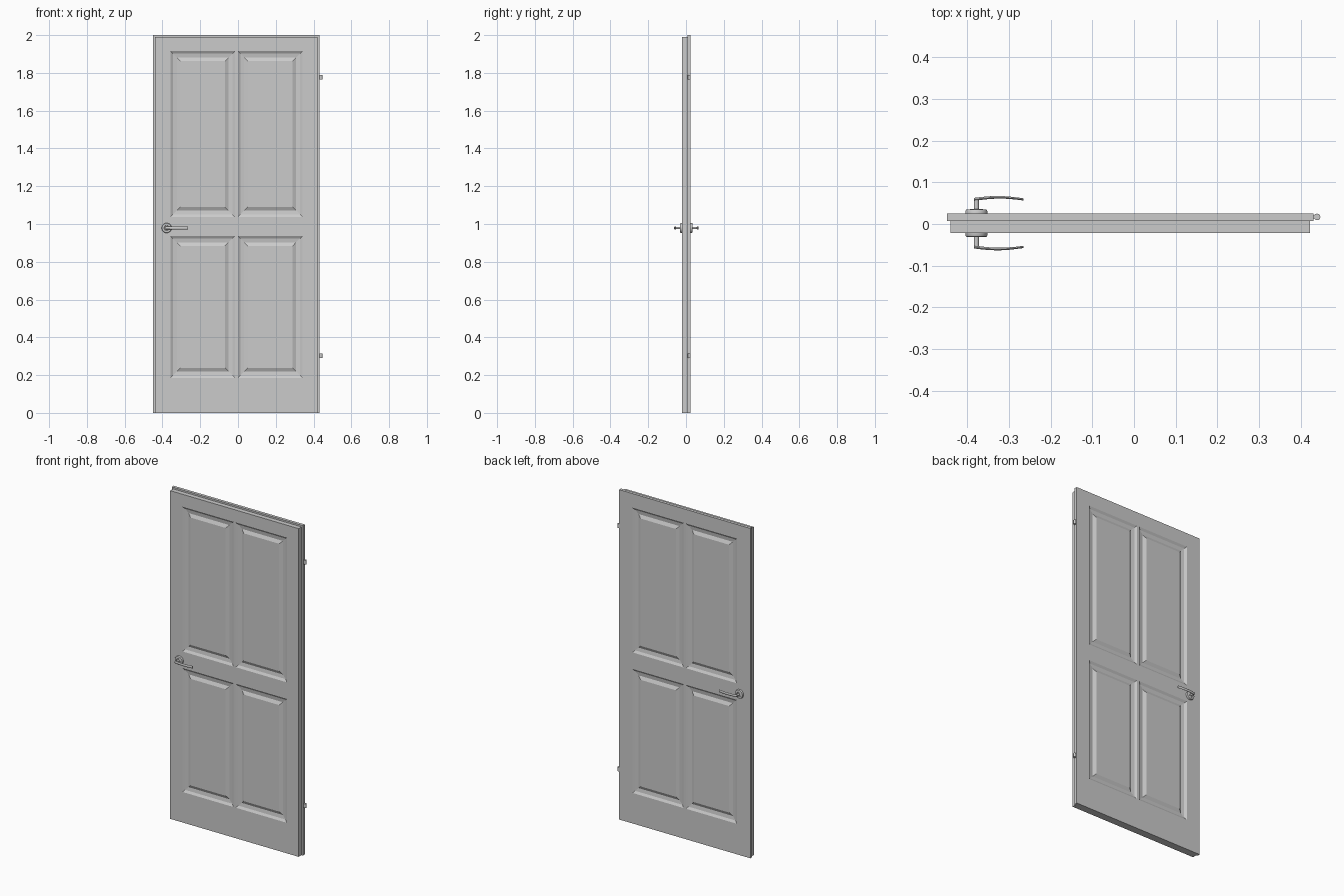
import bpy, bmesh
from math import sin, cos, pi
from mathutils import Matrix, Vector

if "Cube" in bpy.data.objects:
    bpy.data.objects.remove(bpy.data.objects["Cube"])

PX = [-0.358, -0.016, -0.001, 0.342]       # panel columns
PZ = [0.185, 0.937, 1.037, 1.915]          # panel rows
MID_Y = 0.002                              # mid-thickness of the door


def finish(name, bm, smooth=False):
    bmesh.ops.recalc_face_normals(bm, faces=bm.faces)
    me = bpy.data.meshes.new(name)
    bm.to_mesh(me)
    bm.free()
    ob = bpy.data.objects.new(name, me)
    bpy.context.collection.objects.link(ob)
    if smooth:
        bpy.ops.object.select_all(action='DESELECT')
        bpy.context.view_layer.objects.active = ob
        ob.select_set(True)
        bpy.ops.object.shade_smooth_by_angle(angle=0.6)
    return ob


def panelled_side(bm, x0, x1, z1, y, step_y, flip):
    """Gridded face with four moulded panels, its rim extruded to step_y."""
    xs, zs = [x0] + PX + [x1], [0] + PZ + [z1]
    v = [[bm.verts.new((x, y, z)) for x in xs] for z in zs]
    panels, faces = [], []
    for j in range(5):
        for i in range(5):
            q = [v[j][i], v[j][i + 1], v[j + 1][i + 1], v[j + 1][i]]
            f = bm.faces.new(q[::-1] if flip else q)
            faces.append(f)
            if i in (1, 3) and j in (1, 3):
                panels.append(f)
    rim = [e for e in {e for f in faces for e in f.edges} if e.is_boundary]
    bm.normal_update()
    # moulding: steep drop, shallow groove, bevel up to the raised field
    for width, depth in ((0.013, -0.008), (0.021, -0.003), (0.019, 0.009)):
        bmesh.ops.inset_individual(bm, faces=panels, thickness=width,
                                   depth=depth, use_even_offset=True)
    geom = bmesh.ops.extrude_edge_only(bm, edges=rim)['geom']
    for g in geom:
        if isinstance(g, bmesh.types.BMVert):
            g.co.y = step_y
    return [g for g in geom if isinstance(g, bmesh.types.BMEdge) and g.is_boundary]


# Door leaf with rebated edge: narrower front, wider back
bm = bmesh.new()
front = panelled_side(bm, -0.440, 0.422, 1.99, -0.021, 0.007, False)
back = panelled_side(bm, -0.449, 0.431, 2.0, 0.025, 0.007, True)
# keep the bottom of the rebate level and join both rims across the step
bmesh.ops.bridge_loops(bm, edges=front + back)
finish("door_leaf", bm)


def lathe_y(bm, cx, cz, profile, n=32):
    """Revolve (radius, y) points about a y-parallel axis, capped at both ends."""
    rings = [[bm.verts.new((cx + r * cos(2 * pi * k / n), y,
                            cz + r * sin(2 * pi * k / n))) for k in range(n)]
             for r, y in profile]
    skin(bm, rings)


def skin(bm, rings):
    n = len(rings[0])
    for a, b in zip(rings, rings[1:]):
        for k in range(n):
            bm.faces.new((a[k], a[(k + 1) % n], b[(k + 1) % n], b[k]))
    bm.faces.new(rings[0][::-1])
    bm.faces.new(rings[-1])


HX, HZ = -0.378, 0.979
for side, label in ((1, "back"), (-1, "front")):
    def Y(d):
        return MID_Y + side * d

    # Round rosette
    bm = bmesh.new()
    lathe_y(bm, HX, HZ, [(0.0265, Y(0.022)), (0.0265, Y(0.029)),
                         (0.0245, Y(0.0325)), (0.014, Y(0.0335)),
                         (0.012, Y(0.032))])
    finish("rosette_" + label, bm, True)

    # Neck
    bm = bmesh.new()
    lathe_y(bm, HX, HZ, [(0.0062, Y(0.025)), (0.0062, Y(0.0595))], 20)
    finish("handle_neck_" + label, bm, True)

    # Gently bowed lever with an oval section
    bm = bmesh.new()
    rings = []
    steps = 14
    for s in range(steps + 1):
        t = s / steps
        x = -0.384 + 0.119 * t
        y = 0.057 + 0.005 * sin(pi * t)
        ty, tz = 0.0036 - 0.001 * t, 0.0070 + 0.001 * t
        rings.append([bm.verts.new((x, Y(y + ty * cos(2 * pi * k / 16)),
                                    HZ + tz * sin(2 * pi * k / 16)))
                      for k in range(16)])
    skin(bm, rings)
    finish("handle_lever_" + label, bm, True)

# Hinges: knuckle plus short leaf into the door edge
for z, label in ((1.778, "upper"), (0.302, "lower")):
    bm = bmesh.new()
    bmesh.ops.create_cone(bm, cap_ends=True, segments=12, radius1=0.008,
                          radius2=0.008, depth=0.024,
                          matrix=Matrix.Translation((0.439, 0.017, z)))
    bmesh.ops.create_cube(bm, size=1, matrix=Matrix.Translation((0.432, 0.017, z))
                          @ Matrix.Diagonal((0.012, 0.007, 0.022, 1)))
    finish("hinge_" + label, bm, True)
